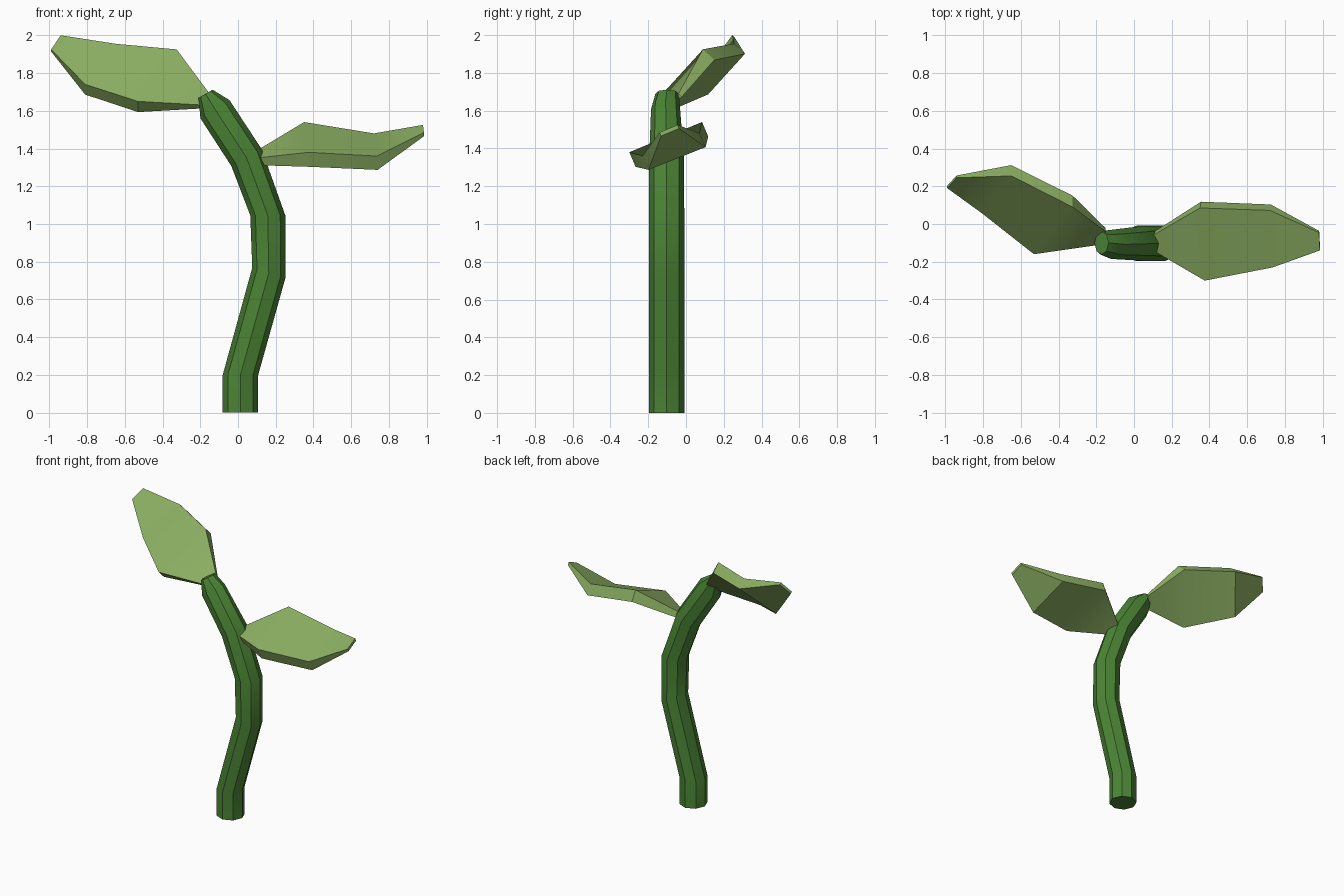
import bpy, bmesh, math
from mathutils import Vector

cube = bpy.data.objects.get("Cube")
if cube:
    bpy.data.objects.remove(cube)


def material(name, rgb):
    m = bpy.data.materials.new(name)
    m.use_nodes = True
    m.diffuse_color = (*rgb, 1)
    m.node_tree.nodes["Principled BSDF"].inputs["Base Color"].default_value = (*rgb, 1)
    return m


stem_green = material("stem green", (0.07, 0.23, 0.035))
leaf_green = material("leaf green", (0.265, 0.435, 0.125))


def loft(name, rings, mat):
    """Skin a list of equal closed rings and cap both ends."""
    bm = bmesh.new()
    loops = [[bm.verts.new(p) for p in ring] for ring in rings]
    n = len(loops[0])
    for a, b in zip(loops, loops[1:]):
        for i in range(n):
            j = (i + 1) % n
            bm.faces.new((a[i], a[j], b[j], b[i]))
    bm.faces.new(loops[0][::-1])
    bm.faces.new(loops[-1])
    bmesh.ops.recalc_face_normals(bm, faces=bm.faces)
    mesh = bpy.data.meshes.new(name)
    bm.to_mesh(mesh)
    bm.free()
    mesh.materials.append(mat)
    obj = bpy.data.objects.new(name, mesh)
    bpy.context.collection.objects.link(obj)
    bpy.ops.object.select_all(action='DESELECT')
    obj.select_set(True)
    bpy.context.view_layer.objects.active = obj
    bpy.ops.object.shade_smooth_by_angle(angle=math.radians(32))


# Stem: octagonal rings along a bent path
# x, y, z, tilt towards -x in degrees, radius across, radius in y
path = [
    (0.013, -0.103, 0.00, 0, 0.094, 0.094),
    (0.013, -0.103, 0.20, 0, 0.094, 0.094),
    (0.163, -0.103, 0.74, -18, 0.092, 0.094),
    (0.158, -0.103, 1.045, 0, 0.093, 0.094),
    (0.045, -0.103, 1.352, 29, 0.092, 0.092),
    (-0.122, -0.108, 1.608, 32, 0.091, 0.077),
    (-0.172, -0.100, 1.690, 30, 0.043, 0.062),
]


def octagon(x, y, z, tilt, across, depth):
    t = math.radians(tilt)
    ring = []
    for k in range(8):
        a = k * math.pi / 4
        u = across * math.cos(a)
        ring.append((x + u * math.cos(t), y + depth * math.sin(a), z + u * math.sin(t)))
    return ring


loft("stem", [octagon(*p) for p in path], stem_green)


# Leaves: thick blades given as back rim and front rim points, from base to tip
def leaf(name, back, front, offset, thickness):
    rings = []
    for b, f, t in zip(back, front, thickness):
        b, f, d = Vector(b), Vector(f), Vector(offset) * t
        rings.append([b, f, f + d, b + d])
    loft(name, rings, leaf_green)


leaf("left_leaf",
     [(0.10, -0.06, 1.39), (0.35, 0.085, 1.54), (0.72, 0.072, 1.48), (0.98, -0.045, 1.525)],
     [(0.10, -0.14, 1.35), (0.375, -0.30, 1.38), (0.735, -0.23, 1.36), (0.985, -0.14, 1.485)],
     (0.005, 0.033, -0.077), (0.5, 1, 0.95, 0.25))

leaf("right_leaf",
     [(-0.15, -0.04, 1.69), (-0.325, 0.09, 1.925), (-0.65, 0.255, 1.955), (-0.94, 0.245, 2.0)],
     [(-0.18, -0.11, 1.63), (-0.53, -0.16, 1.65), (-0.81, 0.06, 1.74), (-0.99, 0.19, 1.925)],
     (0.0, 0.06, -0.057), (0.3, 1, 0.95, 0.2))
